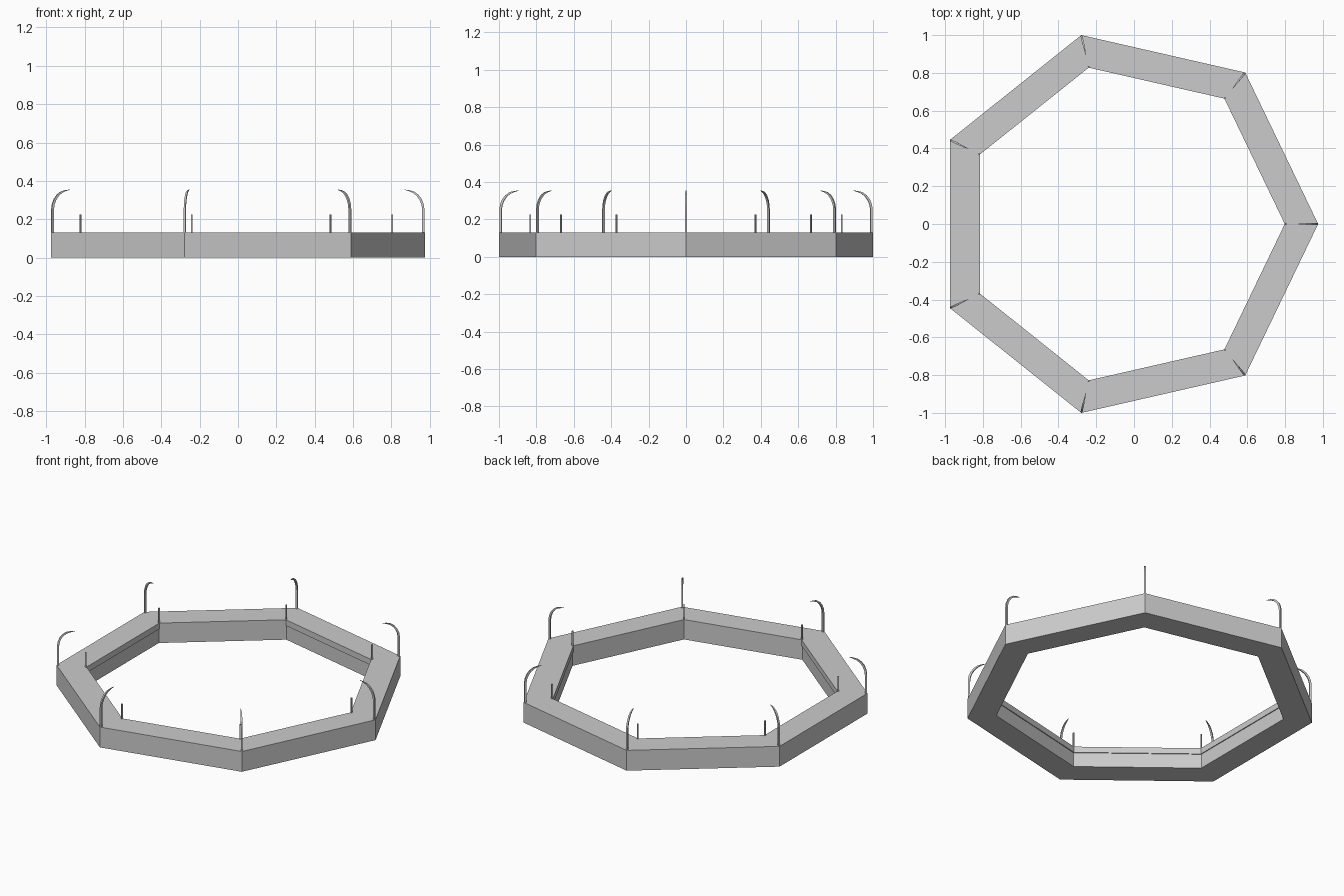
import bpy, bmesh, math
from mathutils import Matrix, Vector

if "Cube" in bpy.data.objects:
    bpy.data.objects.remove(bpy.data.objects["Cube"])

N = 7
R_OUT, R_IN, HEIGHT = 1.0257, 0.855, 0.13
CX = 0.975 - R_OUT          # heptagon centre, so that the bounds are centred on x = 0

grey = bpy.data.materials.new("light grey")
grey.diffuse_color = (0.6, 0.6, 0.6, 1)
grey.use_nodes = True
grey.node_tree.nodes["Principled BSDF"].inputs["Base Color"].default_value = grey.diffuse_color


def make_object(name, bm):
    bmesh.ops.recalc_face_normals(bm, faces=bm.faces)
    mesh = bpy.data.meshes.new(name)
    bm.to_mesh(mesh)
    bm.free()
    mesh.materials.append(grey)
    ob = bpy.data.objects.new(name, mesh)
    bpy.context.collection.objects.link(ob)
    return ob


def heptagon_ring(name, r_out, r_in, z0, z1):
    bm = bmesh.new()
    section = [(r_out, z0), (r_out, z1), (r_in, z1), (r_in, z0)]
    rows = []
    for i in range(N):
        a = 2 * math.pi * i / N
        rows.append([bm.verts.new((CX + r * math.cos(a), r * math.sin(a), z)) for r, z in section])
    for i in range(N):
        a, b = rows[i], rows[(i + 1) % N]
        for k in range(4):
            m = (k + 1) % 4
            bm.faces.new((a[k], b[k], b[m], a[m]))
    return make_object(name, bm)


def around(i):
    return Matrix.Translation((CX, 0, 0)) @ Matrix.Rotation(2 * math.pi * i / N, 4, 'Z')


# Main ring and the thin strip lining the upper part of its inner wall
heptagon_ring("ring", R_OUT, R_IN, 0, HEIGHT)
heptagon_ring("inner_strip", R_IN + 0.002, R_IN - 0.006, 0.092, HEIGHT)

# Curved hooks on the outer corners: (inset of outer edge, z, thickness, half width)
HOOK = [(0.003, 0.125, 0.012, 0.005), (0.003, 0.25, 0.012, 0.005),
        (0.007, 0.28, 0.012, 0.005), (0.018, 0.307, 0.012, 0.005),
        (0.036, 0.33, 0.011, 0.005), (0.058, 0.345, 0.009, 0.004),
        (0.082, 0.352, 0.006, 0.003), (0.108, 0.355, 0.001, 0.001)]
for i in range(N):
    bm = bmesh.new()
    rows = []
    for k, (d, z, t, w) in enumerate(HOOK):
        p, q = HOOK[max(k - 1, 0)], HOOK[min(k + 1, len(HOOK) - 1)]
        along = Vector((q[0] - p[0], q[1] - p[1])).normalized()
        d2, z2 = d + along.y * t, z - along.x * t
        rows.append([bm.verts.new((R_OUT - dd, s, zz)) for dd, zz, s in
                     ((d, z, -w), (d, z, w), (d2, z2, w), (d2, z2, -w))])
    for a, b in zip(rows, rows[1:]):
        for k in range(4):
            m = (k + 1) % 4
            bm.faces.new((a[k], a[m], b[m], b[k]))
    bm.faces.new(rows[0])
    bm.faces.new(rows[-1])
    make_object(f"corner_hook_{i + 1}", bm).matrix_world = around(i)

# Short upright posts on the inner corners
for i in range(N):
    bm = bmesh.new()
    z0, z1 = 0.092, 0.225
    bmesh.ops.create_cube(bm, size=1, matrix=Matrix.Translation((R_IN - 0.001, 0, (z0 + z1) / 2))
                          @ Matrix.Diagonal((0.008, 0.008, z1 - z0, 1)))
    make_object(f"inner_post_{i + 1}", bm).matrix_world = around(i)
